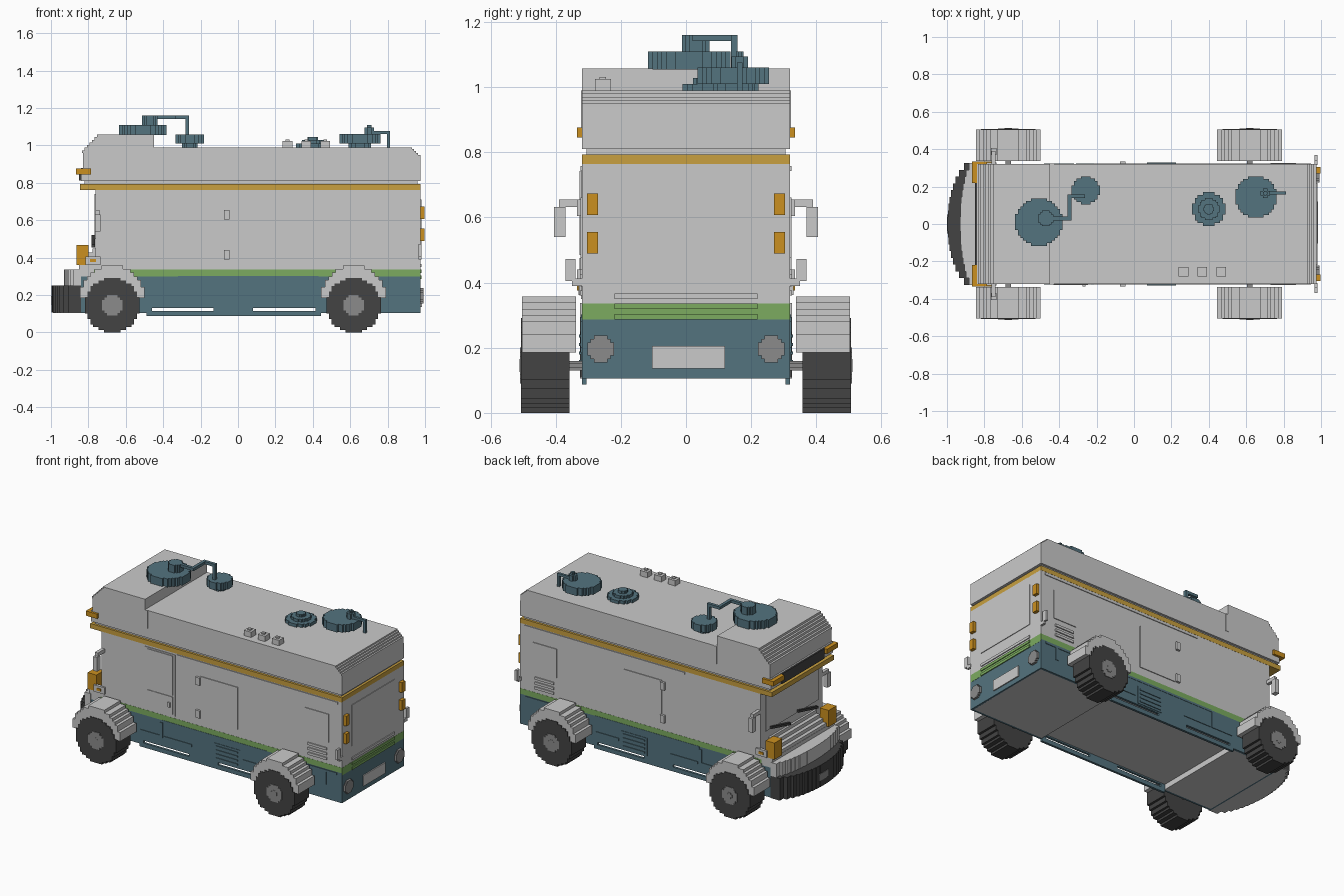
import bpy, bmesh, math

if "Cube" in bpy.data.objects:
    bpy.data.objects.remove(bpy.data.objects["Cube"])

def material(name, r, g, b):
    m = bpy.data.materials.new(name)
    m.diffuse_color = (r, g, b, 1)
    m.use_nodes = True
    m.node_tree.nodes["Principled BSDF"].inputs["Base Color"].default_value = m.diffuse_color
    return m

LIGHT = material("light grey", .59, .59, .59)
BLUE = material("slate blue", .088, .172, .212)
GREEN = material("green", .2, .41, .117)
BAND = material("mustard", .58, .35, .05)
AMBER = material("amber", .6, .28, .014)
DARK = material("charcoal", .056, .056, .056)
GREY = material("mid grey", .26, .26, .26)

def prism(name, pts, axis, a, b, mat):
    """Extrude a 2D outline along an axis from a to b."""
    place = {'x': lambda p, t: (t, p[0], p[1]), 'y': lambda p, t: (p[0], t, p[1]),
             'z': lambda p, t: (p[0], p[1], t)}[axis]
    clean = [p for i, p in enumerate(pts) if math.dist(p, pts[i - 1]) > 1e-5]
    bm = bmesh.new()
    face = bm.faces.new([bm.verts.new(place(p, a)) for p in clean])
    geo = bmesh.ops.extrude_face_region(bm, geom=[face])['geom']
    for v in geo:
        if isinstance(v, bmesh.types.BMVert):
            v.co['xyz'.index(axis)] = b
    bmesh.ops.recalc_face_normals(bm, faces=bm.faces)
    me = bpy.data.meshes.new(name)
    bm.to_mesh(me)
    bm.free()
    me.materials.append(mat)
    ob = bpy.data.objects.new(name, me)
    bpy.context.collection.objects.link(ob)
    return ob

def box(name, x0, x1, y0, y1, z0, z1, mat):
    return prism(name, [(x0, y0), (x1, y0), (x1, y1), (x0, y1)], 'z', z0, z1, mat)

def pair(name, x0, x1, y0, y1, z0, z1, mat):
    for s, side in ((-1, "front"), (1, "back")):
        box(f"{name}_{side}", x0, x1, *sorted((s * y0, s * y1)), z0, z1, mat)

def half_steps(r, n):
    """Right-hand staircase of a circle's upper half."""
    u = 2 * r / n
    out = []
    for k in range(n // 2):
        w = max(1, round(math.sqrt(r * r - ((k + .5) * u) ** 2) / u)) * u
        out += [(w, k * u), (w, (k + 1) * u)]
    return out

def stepped_circle(cx, cy, r, n, half=False):
    h = half_steps(r, n)
    pts = h + [(-x, y) for x, y in reversed(h)]
    if not half:
        pts += [(-x, -y) for x, y in h] + [(x, -y) for x, y in reversed(h)]
    return [(cx + x, cy + y) for x, y in pts]

def stairs(x0, z0, x1, z1, n):
    out = []
    for i in range(n):
        za, zb = (z0 + (z1 - z0) * j / n for j in (i, i + 1))
        x = x0 + (x1 - x0) * (i + .5) / n
        out += [(x, za), (x, zb)]
    return out

def nose(depth, n=18, hw=.325):
    """Stepped bow seen from above."""
    pts = [(-.84, -hw)]
    for i in range(n):
        ya, yb = (-hw + 2 * hw * j / n for j in (i, i + 1))
        x = -.85 - depth * math.sqrt(1 - ((ya + yb) / 2 / .335) ** 2)
        pts += [(x, ya), (x, yb)]
    return pts + [(-.84, hw)]

# chassis core and blue lower shell
box("chassis_front", -.84, -.49, -.305, .305, .105, .3, LIGHT)
box("chassis_middle", -.49, .443, -.305, .305, .14, .3, LIGHT)
box("chassis_rear", .443, .965, -.305, .305, .105, .3, LIGHT)
pair("lower_panel_nose", -.85, -.49, .305, .32, .105, .3, BLUE)
pair("lower_panel_tail", .443, .976, .305, .32, .105, .3, BLUE)
box("lower_tail_wall", .961, .976, -.305, .305, .105, .3, BLUE)
box("lower_nose_wall", -.85, -.84, -.305, .305, .105, .3, BLUE)

# side skirt with open slots
pair("skirt_upper", -.49, .443, .305, .32, .131, .3, BLUE)
pair("skirt_rail", -.49, .443, .305, .32, .087, .115, BLUE)
for x0, x1 in ((-.49, -.46), (-.13, .08), (.415, .443)):
    pair("skirt_post", x0, x1, .305, .32, .115, .131, BLUE)
for x0, x1 in ((-.48, -.32), (-.31, -.11), (.26, .43)):
    pair("skirt_rib", x0, x1, .32, .324, .184, .2, BLUE)
pair("skirt_vent", .055, .24, .32, .323, .14, .255, BLUE)
for i in range(4):
    pair("skirt_vent_slat", .07, .225, .323, .328, .153 + i * .026, .163 + i * .026, BLUE)
for x in (-.34, .845):
    pair("skirt_upright", x, x + .02, .32, .324, .2, .285, BLUE)
pair("skirt_trim", -.32, .43, .32, .322, .288, .302, BLUE)
pair("tail_trim", .73, .94, .32, .324, .281, .295, BLUE)

# main cabin, green stripe, mustard band
box("green_stripe", -.77, .976, -.32, .32, .3, .336, GREEN)
box("green_stripe_rear", .97, .977, -.319, .319, .287, .336, GREEN)
box("cabin", -.763, .976, -.319, .319, .336, .765, LIGHT)
box("mustard_band", -.845, .976, -.32, .32, .763, .794, BAND)
box("roof_gap", -.82, .96, -.305, .305, .79, .82, LIGHT)
pair("side_rail", -.215, .945, .319, .324, .742, .758, LIGHT)

# stepped roof box with raised cab part
roof = [(-.84, .81), (.976, .81)] + stairs(.98, .94, .925, .99, 5) + [(-.448, .99), (-.448, 1.058)]
roof += list(reversed(stairs(-.84, .96, -.747, 1.058, 7))) + [(-.83, .96), (-.83, .88), (-.84, .88)]
prism("roof_box", roof, 'y', -.32, .32, LIGHT)
pair("roof_joint", -.448, -.427, .319, .323, .875, .99, LIGHT)
box("visor_strip", -.849, -.838, -.22, .22, .812, .878, DARK)
for s in (-1, 1):
    box("corner_marker_front", -.866, -.838, *sorted((s * .22, s * .335)), .845, .876, AMBER)
    box("corner_marker_side", -.84, -.785, *sorted((s * .315, s * .335)), .845, .876, AMBER)

# nose: bumper, bow, hood, lamps
prism("bumper", nose(.147), 'z', .108, .25, DARK)
prism("bumper_floor", nose(.14), 'z', .105, .109, LIGHT)
prism("nose_bow", nose(.08), 'z', .25, .338, LIGHT)
box("front_plate", -1, -.99, -.05, .05, .15, .195, GREY)
box("nose_base", -.85, -.76, -.32, .32, .3, .362, LIGHT)
prism("hood", [(-.76, .36), (-.85, .36)] + stairs(-.86, .36, -.765, .45, 4) + [(-.76, .45)],
      'y', -.24, .24, LIGHT)
pair("headlight", -.864, -.80, .24, .32, .36, .468, AMBER)
pair("side_lamp", -.815, -.735, .31, .33, .362, .406, LIGHT)
pair("side_lamp_lens", -.79, -.76, .33, .334, .376, .392, AMBER)
box("windscreen", -.768, -.76, -.27, .27, .5, .74, LIGHT)
for y in (-.15, .13):
    prism("wiper", [(y - .1, .455), (y + .1, .505), (y + .1, .52), (y - .1, .47)],
          'x', -.782, -.765, DARK)
pair("mirror_arm", -.762, -.74, .315, .39, .632, .655, LIGHT)
pair("mirror", -.765, -.735, .37, .405, .54, .632, LIGHT)

# wheels, fenders, axles
for cx, place in ((-.672, "front_axle"), (.618, "rear_axle")):
    prism(place, stepped_circle(cx, .145, .015, 4), 'y', -.4, .4, GREY)
    for s in (-1, 1):
        prism("tyre", stepped_circle(cx, .146, .146, 20), 'y', s * .357, s * .507, DARK)
        prism("rim", stepped_circle(cx, .146, .055, 8), 'y', s * .5, s * .51, GREY)
        prism("hub", stepped_circle(cx, .146, .02, 4), 'y', s * .505, s * .512, GREY)
        prism("fender", stepped_circle(cx, .185, .173, 18, True), 'y', s * .338, s * .504, LIGHT)

# entrance door, only on the front side
box("door", -.448, -.23, -.323, -.318, .35, .752, LIGHT)
box("door_window", -.43, -.245, -.327, -.322, .485, .743, LIGHT)
box("door_panel", -.43, -.245, -.327, -.322, .36, .475, LIGHT)
box("door_handle", -.276, -.26, -.335, -.326, .405, .436, LIGHT)

# side hatches and vents
pair("side_hatch", -.048, .224, .318, .324, .388, .662, LIGHT)
for z in (.39, .605):
    pair("hatch_hinge", -.075, -.045, .318, .334, z, z + .05, LIGHT)
pair("rear_side_hatch", .71, .88, .318, .324, .475, .662, LIGHT)
for z in (.36, .392, .424):
    pair("side_vent", .73, .867, .318, .326, z, z + .016, LIGHT)

# tail: window, vents, lamps, plate, brackets
box("rear_window", .974, .98, -.22, .22, .44, .71, LIGHT)
for z, m in ((.35, LIGHT), (.319, GREEN), (.287, GREEN)):
    box("rear_vent", .974, .982, -.22, .22, z, z + .017, m)
for s in (-1, 1):
    for z in (.49, .607):
        box("tail_lamp", .97, .997, *sorted((s * .27, s * .304)), z, z + .066, AMBER)
    prism("reverse_lamp", stepped_circle(s * .262, .196, .041, 8), 'x', .97, .991, GREY)
box("rear_plate", .97, .983, -.105, .12, .136, .206, LIGHT)
pair("rear_bracket_arm", .965, .98, .315, .35, .39, .412, LIGHT)
pair("rear_bracket", .965, .98, .34, .37, .405, .472, LIGHT)

# roof equipment
def disc(name, x, y, r, n, z0, z1):
    prism(name, stepped_circle(x, y, r, n), 'z', z0, z1, BLUE)

disc("cab_dish", -.508, .01, .127, 18, 1.055, 1.11)
disc("cab_dish_knob", -.472, .03, .042, 8, 1.11, 1.16)
box("cab_pipe_a", -.44, -.335, .02, .04, 1.142, 1.16, BLUE)
box("cab_pipe_b", -.355, -.335, .04, .155, 1.142, 1.16, BLUE)
box("cab_pipe_c", -.355, -.262, .138, .158, 1.142, 1.16, BLUE)
box("cab_pipe_drop", -.282, -.262, .138, .158, 1.05, 1.145, BLUE)
disc("small_dish", -.258, .18, .075, 12, 1.01, 1.058)
disc("small_dish_base", -.258, .18, .042, 8, .985, 1.01)
disc("rear_dish", .652, .145, .11, 16, 1.01, 1.06)
disc("rear_dish_base", .652, .145, .06, 10, .985, 1.01)
disc("rear_dish_knob", .702, .165, .025, 4, 1.06, 1.095)
disc("rear_dish_tip", .702, .165, .012, 4, 1.095, 1.11)
box("rear_pipe", .71, .812, .157, .173, 1.06, 1.076, BLUE)
box("rear_pipe_drop", .796, .812, .157, .173, .985, 1.062, BLUE)
for r, z0, z1 in ((.09, .985, 1.01), (.058, 1.01, 1.028), (.028, 1.028, 1.045)):
    disc("roof_fan", .4, .08, r, 12, z0, z1)
for x in (.265, .365, .467):
    box("roof_box_small", x - .026, x + .026, -.28, -.23, .985, 1.025, LIGHT)
    box("roof_box_cap", x - .01, x + .01, -.265, -.245, 1.02, 1.032, LIGHT)
